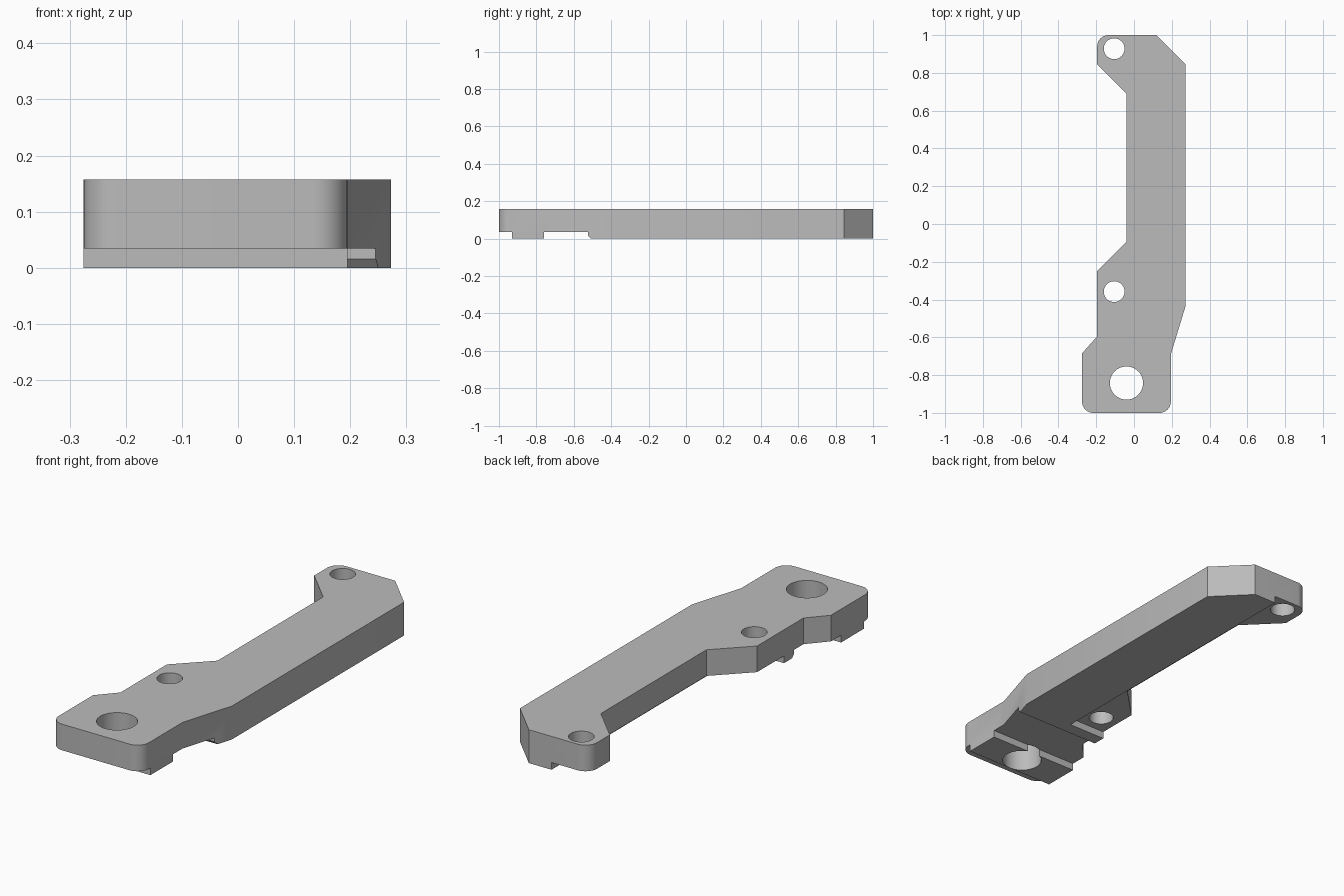
import bpy, bmesh
from math import cos, sin, pi, radians
from mathutils import Vector

cube = bpy.data.objects.get("Cube")
if cube:
    bpy.data.objects.remove(cube, do_unlink=True)

TOP = 0.157     # plate thickness
STEP = 0.034    # depth of the underside recesses

grey = bpy.data.materials.new("plain grey")
grey.use_nodes = True
colour = (0.5, 0.5, 0.5, 1)
grey.diffuse_color = colour
grey.node_tree.nodes["Principled BSDF"].inputs["Base Color"].default_value = colour


def rounded(points, radius, steps=10):
    """Round every point flagged True where two sides meet at a right angle."""
    out = []
    for i, (x, y, soft) in enumerate(points):
        p = Vector((x, y))
        if not soft:
            out.append(p)
            continue
        a = (Vector(points[i - 1][:2]) - p).normalized()
        b = (Vector(points[(i + 1) % len(points)][:2]) - p).normalized()
        centre = p + (a + b) * radius
        for k in range(steps + 1):
            t = k / steps * pi / 2
            out.append(centre - b * radius * cos(t) - a * radius * sin(t))
    return out


def prism(name, base, shift):
    """Extrude a closed loop of 3D points along shift."""
    bm = bmesh.new()
    face = bm.faces.new([bm.verts.new(p) for p in base])
    new = bmesh.ops.extrude_face_region(bm, geom=[face])["geom"]
    bmesh.ops.translate(bm, vec=shift, verts=[v for v in new if isinstance(v, bmesh.types.BMVert)])
    bmesh.ops.recalc_face_normals(bm, faces=bm.faces)
    mesh = bpy.data.meshes.new(name)
    bm.to_mesh(mesh)
    bm.free()
    obj = bpy.data.objects.new(name, mesh)
    bpy.context.collection.objects.link(obj)
    mesh.materials.append(grey)
    return obj


def cut(target, cutter):
    mod = target.modifiers.new(cutter.name, "BOOLEAN")
    mod.operation = "DIFFERENCE"
    mod.solver = "EXACT"
    mod.object = cutter
    bpy.context.view_layer.objects.active = target
    bpy.ops.object.modifier_apply(modifier=mod.name)
    bpy.data.objects.remove(cutter, do_unlink=True)


# Plate outline, anticlockwise from the front left corner
outline = [
    (-0.275, -1, True), (0.195, -1, True), (0.195, -0.69, False),
    (0.273, -0.435, False), (0.273, 0.845, False), (0.118, 1, False),
    (-0.195, 1, True), (-0.195, 0.845, False), (-0.04, 0.69, False),
    (-0.04, -0.095, False), (-0.195, -0.25, False), (-0.195, -0.595, False),
    (-0.275, -0.685, False),
]
plate = prism("bracket_plate", [(p.x, p.y, 0) for p in rounded(outline, 0.06)], (0, 0, TOP))

# Underside profiles cut across the full width: front lip and groove
across = {
    "front_lip_cutter": [(-1.1, -0.1), (-0.93, -0.1), (-0.93, STEP), (-1.1, STEP)],
    "groove_cutter": [(-0.76, -0.1), (-0.51, -0.1), (-0.51, 0), (-0.525, 0.016),
                      (-0.525, STEP), (-0.76, STEP)],
}
for name, profile in across.items():
    cut(plate, prism(name, [(-0.5, y, z) for y, z in profile], (1, 0, 0)))

# Long recess under the two ears
recess = [(-0.5, -0.45), (0, -0.45), (0, 1.1), (-0.5, 1.1)]
cut(plate, prism("ear_recess_cutter", [(x, y, -0.1) for x, y in recess], (0, 0, 0.1 + STEP)))

# Bolt holes
for x, y, r in [(-0.105, 0.928, 0.055), (-0.105, -0.358, 0.055), (-0.04, -0.842, 0.088)]:
    ring = [(x + r * cos(k * pi / 24), y + r * sin(k * pi / 24), -0.1) for k in range(48)]
    cut(plate, prism("hole_cutter", ring, (0, 0, 0.5)))

# Smooth curved walls, sharp edges elsewhere
bpy.ops.object.select_all(action="DESELECT")
plate.select_set(True)
bpy.context.view_layer.objects.active = plate
bpy.ops.object.shade_smooth_by_angle(angle=radians(25))
